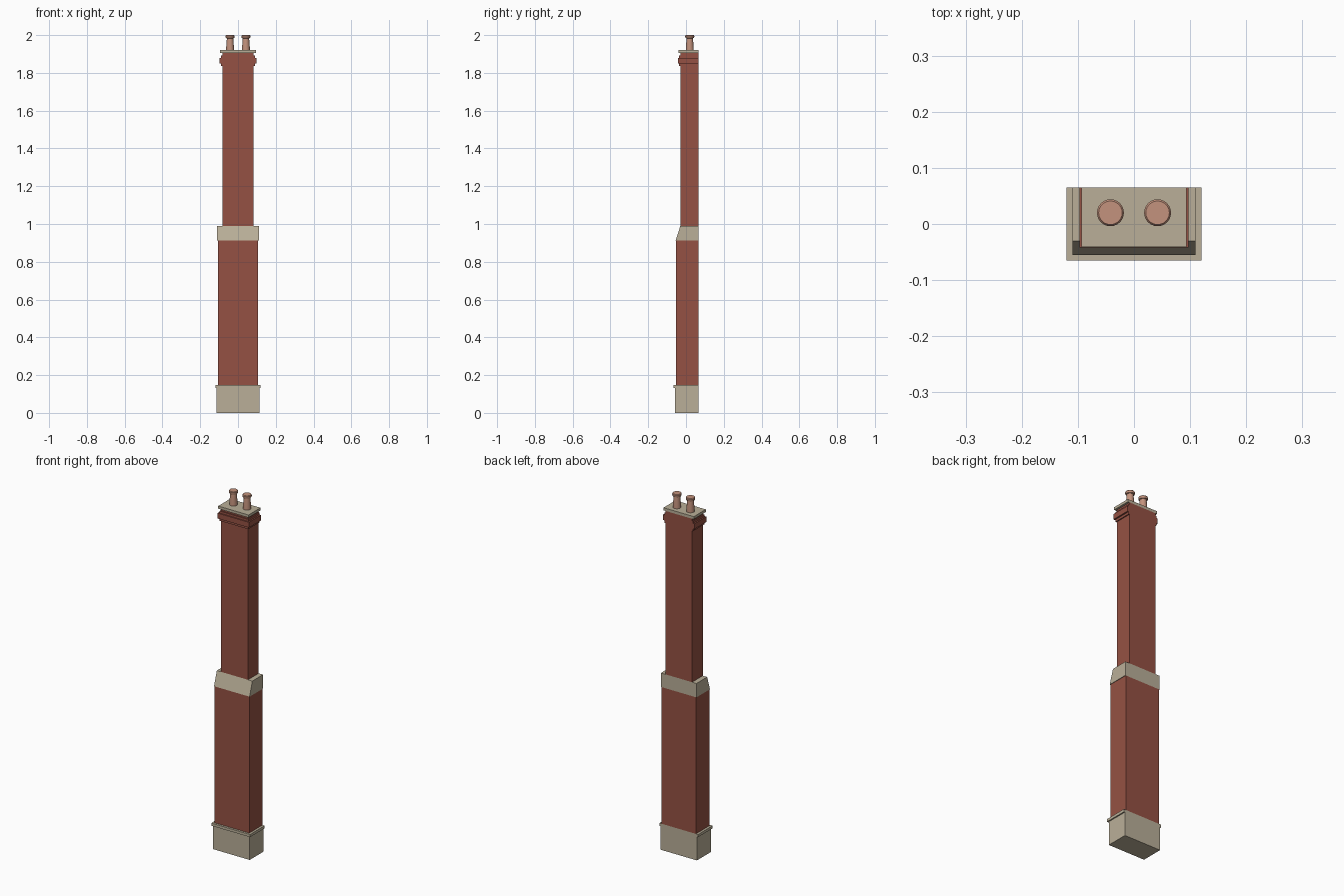
import bpy
import bmesh
import math

cube = bpy.data.objects.get("Cube")
if cube:
    bpy.data.objects.remove(cube, do_unlink=True)

BACK = 0.065  # every course is flush with this back plane


def make_material(name, rgb):
    mat = bpy.data.materials.new(name)
    mat.use_nodes = True
    mat.diffuse_color = (*rgb, 1)
    bsdf = next(n for n in mat.node_tree.nodes if n.type == "BSDF_PRINCIPLED")
    bsdf.inputs["Base Color"].default_value = (*rgb, 1)
    return mat


brick = make_material("red_brick", (0.30, 0.083, 0.057))
stone = make_material("pale_stone", (0.49, 0.43, 0.315))
clay = make_material("terracotta", (0.55, 0.29, 0.205))


def finish(name, bm, mat):
    bmesh.ops.recalc_face_normals(bm, faces=bm.faces)
    mesh = bpy.data.meshes.new(name)
    bm.to_mesh(mesh)
    bm.free()
    mesh.materials.append(mat)
    obj = bpy.data.objects.new(name, mesh)
    bpy.context.collection.objects.link(obj)
    return obj


def course(name, mat, half, front, z0, z1, top_front=None):
    """Block flush with the back plane; the front may lean back to top_front."""
    if top_front is None:
        top_front = front
    bm = bmesh.new()
    bmesh.ops.create_cube(bm, size=2)
    for v in bm.verts:
        upper = v.co.z > 0
        y_front = top_front if upper else front
        v.co = (v.co.x * half, BACK if v.co.y > 0 else y_front, z1 if upper else z0)
    return finish(name, bm, mat)


def pot(name, x, y):
    """Turned chimney pot with a flared foot and rolled rim."""
    profile = [(0.021, 1.92), (0.021, 1.928), (0.017, 1.983), (0.022, 1.985),
               (0.024, 1.99), (0.024, 1.996), (0.021, 2.0)]
    sides = 24
    bm = bmesh.new()
    rings = []
    for r, z in profile:
        angles = [math.tau * i / sides for i in range(sides)]
        rings.append([bm.verts.new((x + r * math.cos(a), y + r * math.sin(a), z))
                      for a in angles])
    for low, high in zip(rings, rings[1:]):
        for i in range(sides):
            j = (i + 1) % sides
            bm.faces.new((low[i], low[j], high[j], high[i]))
    bm.faces.new(rings[0][::-1])
    bm.faces.new(rings[-1])
    obj = finish(name, bm, clay)
    bpy.ops.object.select_all(action="DESELECT")
    obj.select_set(True)
    bpy.context.view_layer.objects.active = obj
    bpy.ops.object.shade_smooth_by_angle(angle=math.radians(35))


# Stone plinth and its ledge
course("plinth", stone, 0.113, -0.058, 0, 0.132)
course("plinth_ledge", stone, 0.12, -0.065, 0.132, 0.147)

# Brick shafts either side of the sloping stone shoulder
course("lower_shaft", brick, 0.107, -0.053, 0.147, 0.912)
course("shoulder", stone, 0.11, -0.055, 0.912, 0.99, top_front=-0.03)
course("upper_shaft", brick, 0.083, -0.03, 0.99, 1.905)

# Projecting brick courses below the cap
course("corbel_lower", brick, 0.089, -0.036, 1.837, 1.85)
course("corbel_middle", brick, 0.097, -0.042, 1.85, 1.88)
course("corbel_upper", brick, 0.089, -0.036, 1.88, 1.892)

# Cap slab and paired pots
course("cap_slab", stone, 0.094, -0.041, 1.905, 1.92)
for side, x in (("right", -0.042), ("left", 0.042)):
    pot(side + "_pot", x, 0.02)
